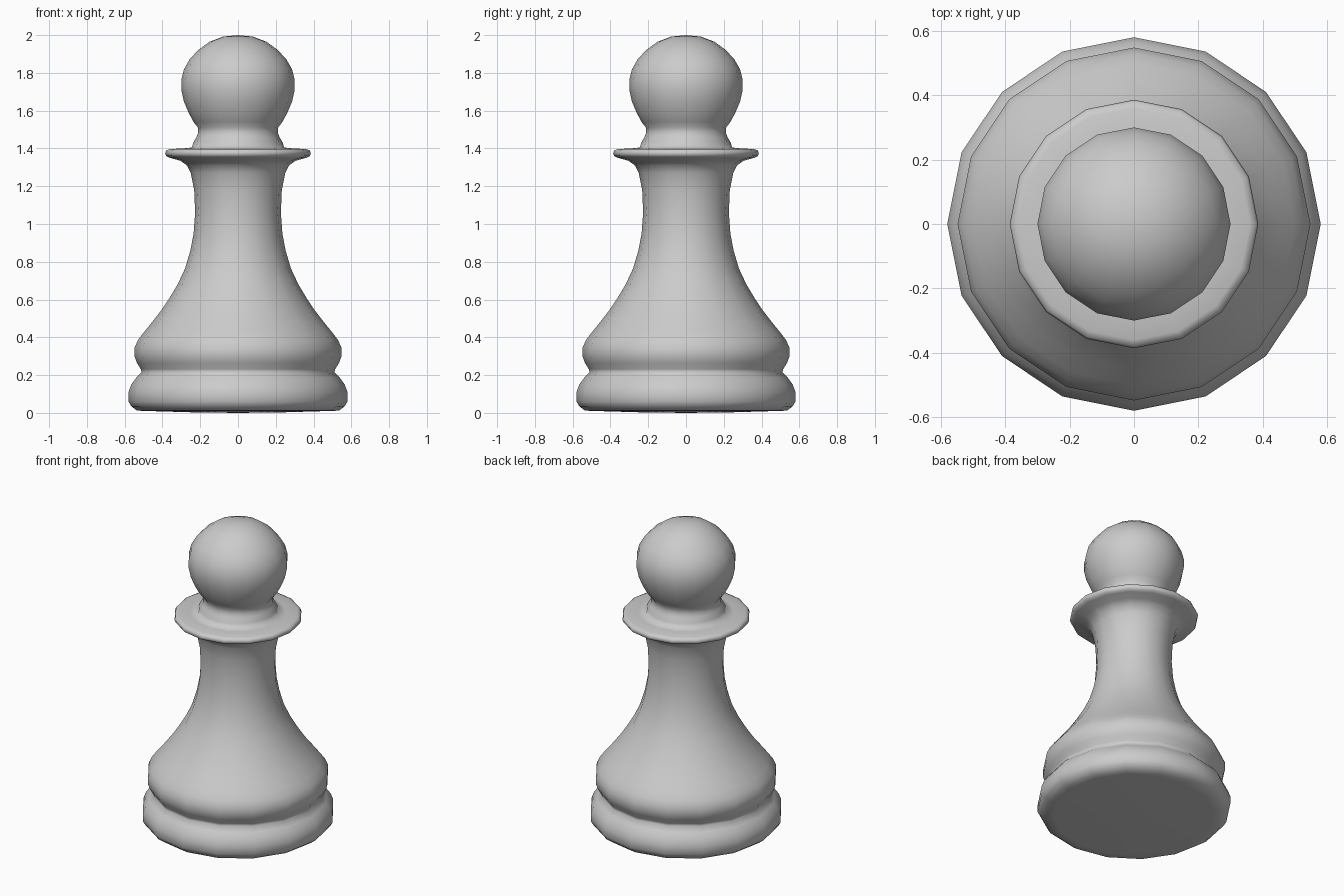
import bpy, bmesh, math

SIDES = 16


def lathe(name, profile):
    """Revolve (radius, height) points around z; end points lie on the axis."""
    bm = bmesh.new()
    bottom = bm.verts.new((0, 0, profile[0][1]))
    top = bm.verts.new((0, 0, profile[-1][1]))
    rings = []
    for r, z in profile[1:-1]:
        rings.append([bm.verts.new((r * math.cos(2 * math.pi * i / SIDES),
                                    r * math.sin(2 * math.pi * i / SIDES), z))
                      for i in range(SIDES)])
    for i in range(SIDES):
        j = (i + 1) % SIDES
        bm.faces.new((bottom, rings[0][j], rings[0][i]))
        for a, b in zip(rings, rings[1:]):
            bm.faces.new((a[i], a[j], b[j], b[i]))
        bm.faces.new((rings[-1][i], rings[-1][j], top))
    for f in bm.faces:
        f.smooth = True
    mesh = bpy.data.meshes.new(name)
    bm.to_mesh(mesh)
    bm.free()
    obj = bpy.data.objects.new(name, mesh)
    bpy.context.collection.objects.link(obj)
    return obj


# Foot: slightly domed underside and rounded rim up to the groove
foot = [(0, 0), (0.24, 0.003), (0.48, 0.01), (0.535, 0.012), (0.565, 0.035),
        (0.58, 0.06), (0.58, 0.11), (0.565, 0.15), (0.54, 0.185), (0.51, 0.215)]
# Flared body and slender stem
body = [(0.515, 0.232), (0.535, 0.265), (0.548, 0.30), (0.548, 0.345),
        (0.53, 0.385), (0.50, 0.425), (0.455, 0.48), (0.405, 0.545),
        (0.365, 0.605), (0.32, 0.68), (0.28, 0.765), (0.252, 0.86),
        (0.235, 0.95), (0.227, 1.06), (0.232, 1.18), (0.25, 1.27)]
# Thin collar disc and small step above it
collar = [(0.27, 1.31), (0.305, 1.335), (0.36, 1.35), (0.38, 1.36),
          (0.386, 1.375), (0.38, 1.39), (0.36, 1.397), (0.29, 1.40),
          (0.245, 1.405), (0.237, 1.43), (0.22, 1.46), (0.212, 1.48)]
# Ball head
head = [(0.212, 1.51), (0.235, 1.54), (0.262, 1.59), (0.287, 1.65),
        (0.30, 1.71), (0.30, 1.765), (0.286, 1.82), (0.255, 1.873),
        (0.21, 1.922), (0.15, 1.965), (0.08, 1.992), (0, 2.0)]

lathe("pawn", foot + body + collar + head)
